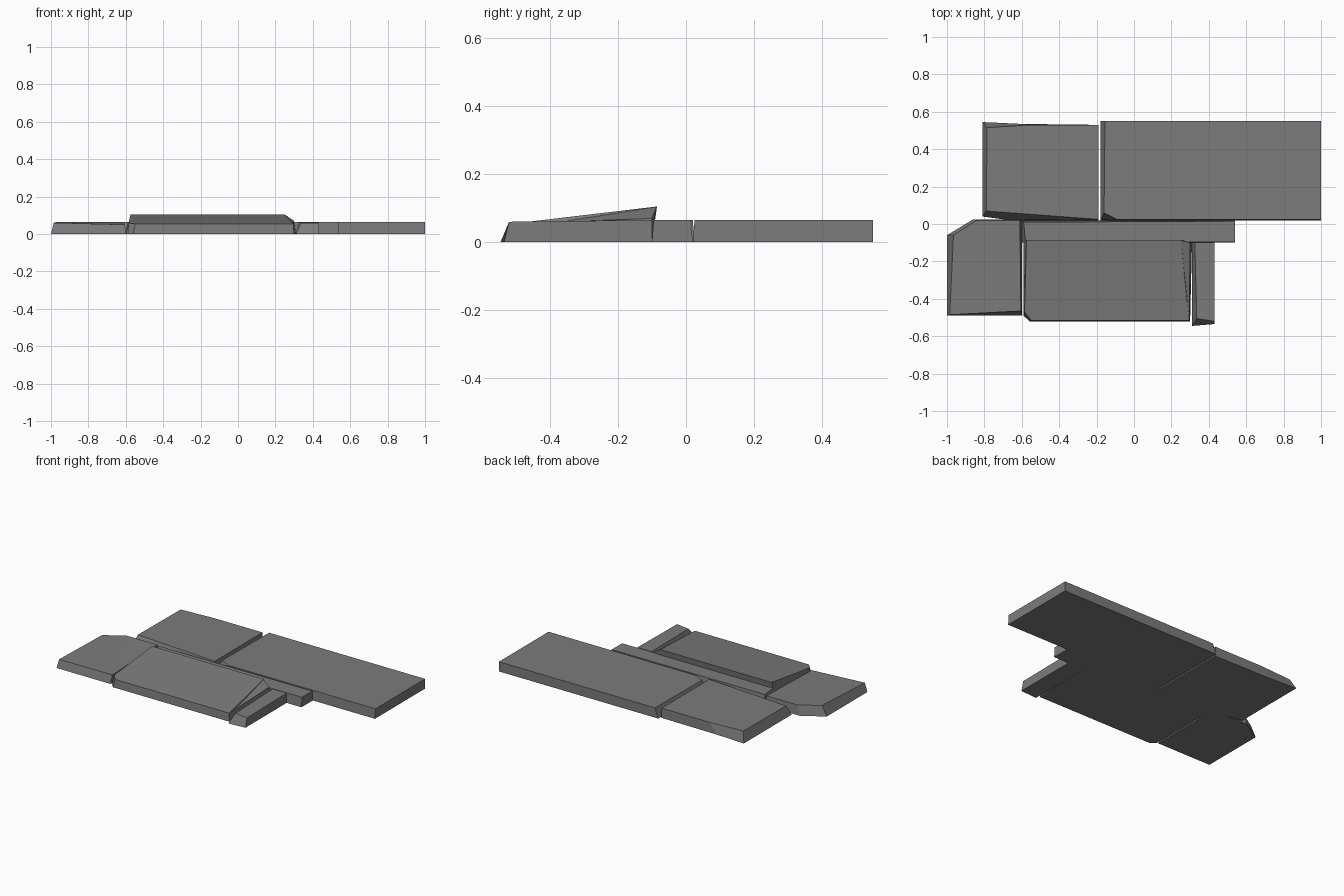
import bpy, bmesh

cube = bpy.data.objects.get("Cube")
if cube:
    bpy.data.objects.remove(cube, do_unlink=True)

stone = bpy.data.materials.new("grey_stone")
stone.use_nodes = True
stone.diffuse_color = (0.2, 0.2, 0.2, 1)
stone.node_tree.nodes["Principled BSDF"].inputs["Base Color"].default_value = stone.diffuse_color

H = 0.065  # common slab height


def slab(name, base, top):
    """Stone with a flat base outline and a matching worn top outline (x, y[, z])."""
    bm = bmesh.new()
    low = [bm.verts.new((x, y, 0)) for x, y in base]
    high = [bm.verts.new((p[0], p[1], p[2] if len(p) > 2 else H)) for p in top]
    n = len(low)
    bm.faces.new(low[::-1])
    bm.faces.new(high)
    for i in range(n):
        j = (i + 1) % n
        bm.faces.new((low[i], low[j], high[j], high[i]))
    bmesh.ops.triangulate(bm, faces=[f for f in bm.faces if len(f.verts) > 4])
    bmesh.ops.recalc_face_normals(bm, faces=bm.faces)
    mesh = bpy.data.meshes.new(name)
    bm.to_mesh(mesh)
    bm.free()
    mesh.materials.append(stone)
    obj = bpy.data.objects.new(name, mesh)
    bpy.context.collection.objects.link(obj)


# Large rear slab with one worn corner
slab("rear_large_slab",
     [(-.18, .02), (-.10, .02), (1, .02), (1, .55), (-.18, .55)],
     [(-.16, .06), (-.09, .025), (1, .025), (1, .55), (-.155, .55)])

# Smaller rear slab, chipped on its left and front edges
slab("rear_small_slab",
     [(-.81, .04), (-.66, .02), (-.19, .02), (-.19, .53), (-.60, .535), (-.81, .545)],
     [(-.79, .07), (-.66, .06), (-.19, .025), (-.19, .53), (-.55, .53), (-.785, .515)])

# Narrow strip between the rows
slab("middle_strip",
     [(-.60, -.10), (.54, -.10), (.54, .02), (-.60, .02)],
     [(-.58, -.095), (.54, -.095), (.54, .015), (-.59, .01)])

# Front left slab with a cut rear corner
slab("front_left_slab",
     [(-1, -.49), (-.60, -.49), (-.60, .025), (-.86, .025), (-1, -.06)],
     [(-.985, -.485, .06), (-.605, -.465, .05), (-.61, .02), (-.84, .02), (-.965, -.06)])

# Centre slab, rising toward the back
slab("front_centre_slab",
     [(-.59, -.49), (-.56, -.52), (.30, -.52), (.31, -.10), (-.59, -.10)],
     [(-.585, -.47, .058), (-.55, -.515, .054), (.295, -.515, .054),
      (.25, -.085, .105), (-.575, -.085, .105)])
# Sloped shoulder beside the raised right end
slab("front_centre_shoulder",
     [(.26, -.52), (.30, -.52), (.31, -.10), (.25, -.10)],
     [(.27, -.515, .054), (.295, -.515, .054), (.30, -.10, .07), (.25, -.087, .104)])

# Narrow front right slab
slab("front_right_slab",
     [(.31, -.545), (.43, -.535), (.43, -.10), (.31, -.10)],
     [(.335, -.505, .06), (.43, -.52, .06), (.43, -.10), (.325, -.10)])
